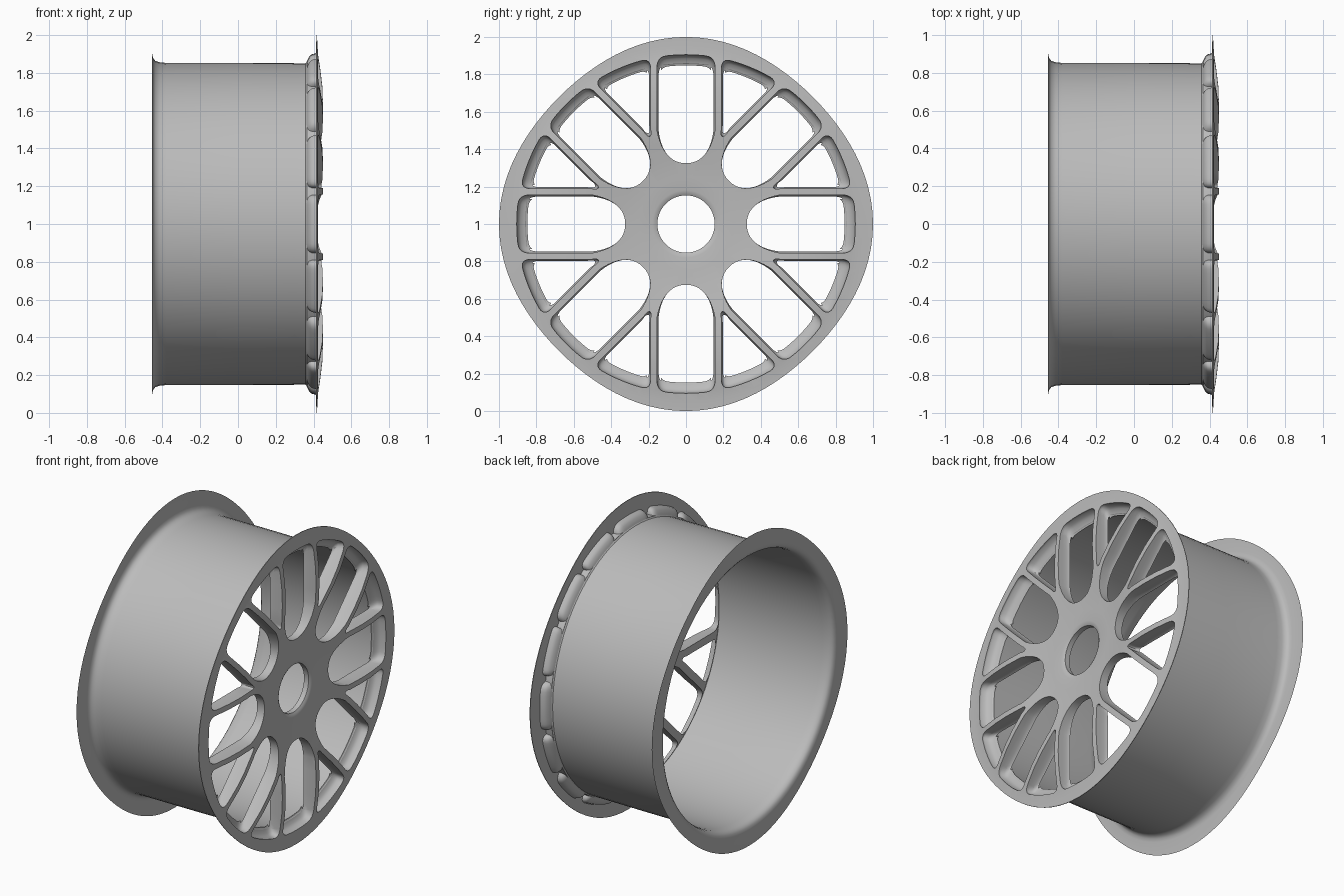
import bpy, bmesh, math
from mathutils import Vector

if "Cube" in bpy.data.objects:
    bpy.data.objects.remove(bpy.data.objects["Cube"], do_unlink=True)

SEG = 96
STEP = math.pi / 4

metal = bpy.data.materials.new("grey_metal")
metal.use_nodes = True
metal.diffuse_color = (0.5, 0.5, 0.5, 1)
metal.node_tree.nodes["Principled BSDF"].inputs["Base Color"].default_value = (0.5, 0.5, 0.5, 1)


def polar(x, u, v, a):
    """Point on the wheel: u outward along angle a, v across it."""
    return Vector((x, u * math.cos(a) - v * math.sin(a), 1 + u * math.sin(a) + v * math.cos(a)))


def make(name, bm):
    me = bpy.data.meshes.new(name)
    bm.to_mesh(me)
    bm.free()
    me.materials.append(metal)
    ob = bpy.data.objects.new(name, me)
    bpy.context.collection.objects.link(ob)
    return ob


def smooth(ob):
    bpy.ops.object.select_all(action='DESELECT')
    ob.select_set(True)
    bpy.context.view_layer.objects.active = ob
    bpy.ops.object.shade_smooth_by_angle(angle=math.radians(38))


def lathe(name, profile, closed):
    """Spin (radius, x) points about the axle; the outer lip is slightly wavy."""
    bm = bmesh.new()
    rings = []
    for i in range(SEG):
        a = math.tau * i / SEG
        lip = 0.98 + 0.02 * math.cos(4 * a)
        rings.append([bm.verts.new(polar(x, r * lip if r > 0.96 else r, 0, a)) for r, x in profile])
    n = len(profile)
    for i in range(SEG):
        p, q = rings[i], rings[(i + 1) % SEG]
        for j in range(n if closed else n - 1):
            k = (j + 1) % n
            bm.faces.new((p[j], p[k], q[k], q[j]))
    bmesh.ops.recalc_face_normals(bm, faces=bm.faces)
    return make(name, bm)


def bezier(pts, n):
    """Points of a quadratic or cubic curve."""
    out = []
    for i in range(n + 1):
        t, p = i / n, [Vector(c) for c in pts]
        while len(p) > 1:
            p = [a.lerp(b, t) for a, b in zip(p, p[1:])]
        out.append(p[0])
    return out


def outline(wide, t):
    """Window outline; t goes from the front opening (0) to the back (1)."""
    rim = 0.905 - 0.057 * t
    if wide:
        hw = 0.155 - 0.011 * t
        slope = 0
        half = bezier([(0.325, 0), (0.325, 0.09), (0.4, 0.135), (0.5, hw)], 10)
    else:
        tip = 0.495 + 0.025 * t
        slope = STEP / 2
        half = bezier([(tip + 0.012, 0), (tip + 0.012, 0.012),
                       (tip + 0.05 * math.cos(slope), 0.05 * math.sin(slope))], 4)
    side = Vector((math.cos(slope), math.sin(slope)))
    start = half[-1]
    along = start.dot(side)
    corner = start + side * (-along + math.sqrt(along ** 2 - start.length_squared + rim ** 2))
    turn = math.atan2(corner.y, corner.x) - 0.055
    arc_start = Vector((rim * math.cos(turn), rim * math.sin(turn)))
    s0 = corner - side * 0.055
    half += [start.lerp(s0, f) for f in (0.25, 0.5, 0.75)]
    half += bezier([s0, corner, arc_start], 6)
    half += [Vector((rim * math.cos(turn * f), rim * math.sin(turn * f))) for f in (0.75, 0.5, 0.25, 0)]
    return half + [Vector((p.x, -p.y)) for p in half[-2:0:-1]]


# Depth layers of each window wall: (x, blend from front to back outline)
LAYERS = [(0.5, 0), (0.415, 0), (0.39, 0.12), (0.376, 0.35), (0.366, 0.7), (0.36, 1), (0.3, 1)]


def windows(name, cap):
    """Closed cutters when cap is set, otherwise only the pocket walls at the rim."""
    bm = bmesh.new()
    for i in range(16):
        a = i * STEP / 2
        loops = [[bm.verts.new(polar(x, p.x, p.y, a)) for p in outline(i % 2 == 0, t)]
                 for x, t in LAYERS]
        n = len(loops[0])
        for k, (p, q) in enumerate(zip(loops, loops[1:])):
            for j in range(n):
                vs = (p[j], p[(j + 1) % n], q[(j + 1) % n], q[j])
                at_rim = all(math.hypot(v.co.y, v.co.z - 1) > 0.832 for v in vs)
                if cap or (0 < k < 5 and at_rim):
                    bm.faces.new(vs)
        if cap:
            bm.faces.new(loops[0])
            bm.faces.new(loops[-1][::-1])
    loose = [v for v in bm.verts if not v.link_faces]
    bmesh.ops.delete(bm, geom=loose, context='VERTS')
    bmesh.ops.recalc_face_normals(bm, faces=bm.faces)
    return make(name, bm)


# Dished face with hub, spokes and front lip
face = lathe("spoked_face", [
    (0.153, 0.398), (0.165, 0.405), (0.18, 0.408), (0.25, 0.411), (0.35, 0.419),
    (0.45, 0.434), (0.55, 0.446), (0.65, 0.45), (0.75, 0.446), (0.84, 0.435),
    (0.905, 0.424), (0.95, 0.42), (1, 0.419),
    (1, 0.415), (0.86, 0.412), (0.86, 0.365), (0.153, 0.365)], True)
cutter = windows("window_cutter", True)
cutter.hide_render = True
mod = face.modifiers.new("windows", 'BOOLEAN')
mod.operation = 'DIFFERENCE'
mod.solver = 'EXACT'
mod.object = cutter
bpy.context.view_layer.update()
cut_mesh = bpy.data.meshes.new_from_object(face.evaluated_get(bpy.context.evaluated_depsgraph_get()))
face.modifiers.clear()
face.data = cut_mesh
bpy.data.objects.remove(cutter, do_unlink=True)
smooth(face)

# Rounded pocket walls behind the front lip
smooth(windows("rim_pockets", False))

# Barrel with flared rear flange
smooth(lathe("barrel", [
    (0.86, 0.366), (0.851, 0.358), (0.851, 0.3), (0.853, 0), (0.853, -0.38), (0.856, -0.415),
    (0.864, -0.438), (0.88, -0.45), (0.9, -0.454), (1, -0.455)], False))
